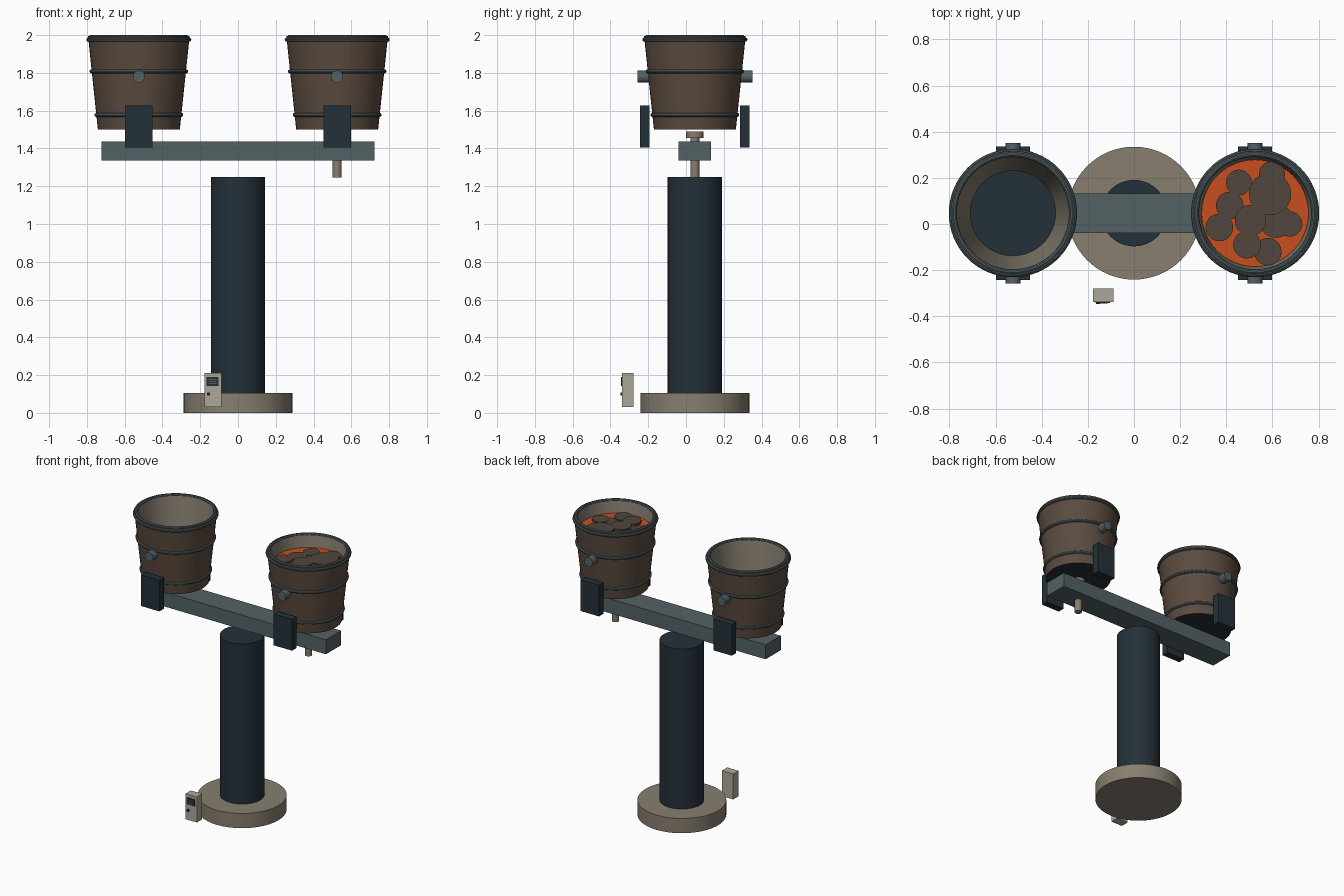
import bpy, bmesh, math
from mathutils import Vector

cube = bpy.data.objects.get("Cube")
if cube:
    bpy.data.objects.remove(cube, do_unlink=True)

CY = 0.047          # depth of the stand's axis
BX = 0.525          # bucket distance from the axis


def material(name, *rgb):
    lin = [((c / 255 + 0.055) / 1.055) ** 2.4 for c in rgb] + [1]
    m = bpy.data.materials.new(name)
    m.use_nodes = True
    m.diffuse_color = lin
    m.node_tree.nodes["Principled BSDF"].inputs["Base Color"].default_value = lin
    return m


NAVY = material("dark navy metal", 36, 48, 57)
STEEL = material("grey steel", 84, 97, 101)
TAUPE = material("taupe stone", 135, 126, 111)
CREAM = material("pale casing", 172, 168, 152)
BROWN = material("brown wood", 91, 75, 63)
CHAR = material("charred crust", 80, 70, 61)
LAVA = material("molten orange", 200, 78, 32)


def finish(name, *mats):
    ob = bpy.context.object
    ob.name = name
    for m in mats:
        ob.data.materials.append(m)
    bpy.ops.object.shade_smooth_by_angle(angle=math.radians(35))
    return ob


def box(name, mat, lo, hi):
    lo, hi = Vector(lo), Vector(hi)
    bpy.ops.mesh.primitive_cube_add(size=1, location=(lo + hi) / 2)
    bpy.context.object.scale = hi - lo
    bpy.ops.object.transform_apply(location=False, rotation=False)
    return finish(name, mat)


def rod(name, mat, radius, a, b, sides=48):
    a, b = Vector(a), Vector(b)
    turn = (b - a).to_track_quat("Z", "Y").to_euler()
    bpy.ops.mesh.primitive_cylinder_add(vertices=sides, radius=radius, depth=(b - a).length,
                                        location=(a + b) / 2, rotation=turn)
    return finish(name, mat)


def hoop(name, x, z, radius, thick):
    bpy.ops.mesh.primitive_torus_add(major_radius=radius, minor_radius=thick, location=(x, CY, z),
                                     major_segments=64, minor_segments=10)
    return finish(name, STEEL)


def lathe(name, profile, slots, mats, x, sides=48):
    """Spin (radius, height) points; slots gives the material of each band."""
    bm = bmesh.new()
    rings = []
    for r, z in profile:
        angles = [2 * math.pi * i / sides for i in range(sides)]
        rings.append([bm.verts.new((r * math.cos(t), r * math.sin(t), z)) for t in angles])
    for low, high, slot in zip(rings, rings[1:], slots):
        for i in range(sides):
            j = (i + 1) % sides
            bm.faces.new((low[i], low[j], high[j], high[i])).material_index = slot
    bmesh.ops.remove_doubles(bm, verts=bm.verts, dist=0.0001)
    bmesh.ops.recalc_face_normals(bm, faces=bm.faces)
    mesh = bpy.data.meshes.new(name)
    bm.to_mesh(mesh)
    bm.free()
    ob = bpy.data.objects.new(name, mesh)
    ob.location = (x, CY, 0)
    bpy.context.collection.objects.link(ob)
    bpy.ops.object.select_all(action="DESELECT")
    ob.select_set(True)
    bpy.context.view_layer.objects.active = ob
    return finish(name, *mats)


# Stand and cross beam
rod("base", TAUPE, 0.288, (0, CY, 0), (0, CY, 0.105), 64)
rod("column", NAVY, 0.144, (0, CY, 0.1), (0, CY, 1.25))
box("beam", STEEL, (-0.723, CY - 0.086, 1.335), (0.723, CY + 0.086, 1.438))

# Buckets with hoops, pivots and brackets
BUCKET = [(0, 1.5), (0.217, 1.5), (0.269, 1.995), (0.245, 1.995), (0.185, 1.52), (0, 1.52)]
for side, x in (("right", -BX), ("left", BX)):
    lathe(side + "_bucket", BUCKET, (0, 1, 2, 3, 0), (NAVY, BROWN, STEEL, TAUPE), x)
    for part, z, r in (("lower", 1.578, 0.224), ("middle", 1.808, 0.25), ("upper", 1.976, 0.267)):
        hoop(f"{side}_{part}_hoop", x, z, r, 0.011)
    hoop(side + "_rim", x, 1.989, 0.254, 0.011)
    for end, s in (("front", -1), ("back", 1)):
        rod(f"{side}_{end}_pivot", STEEL, 0.032,
            (x, CY + s * 0.23, 1.78), (x, CY + s * 0.304, 1.78), 24)
        y = sorted((CY + s * 0.24, CY + s * 0.29))
        box(f"{side}_{end}_bracket", NAVY, (x - 0.073, y[0], 1.405), (x + 0.073, y[1], 1.628))

# Molten fill with crust patches
rod("molten_fill", LAVA, 0.232, (BX, CY, 1.88), (BX, CY, 1.905), 48)
PATCHES = [(0.455, 0.18, 0.056), (0.598, 0.215, 0.057), (0.59, 0.13, 0.092),
           (0.415, 0.08, 0.06), (0.37, -0.015, 0.06), (0.505, 0.015, 0.068),
           (0.615, 0.015, 0.075), (0.675, 0, 0.055), (0.49, -0.09, 0.06),
           (0.58, -0.12, 0.06)]
for i, (x, y, r) in enumerate(PATCHES):
    rod(f"crust_patch_{i + 1}", CHAR, r, (x, y, 1.9), (x, y, 1.912 + 0.004 * (i % 3)), 20)

# Drain pin through the beam
rod("pin_shaft", TAUPE, 0.024, (BX, CY, 1.245), (BX, CY, 1.46), 24)
rod("pin_head", TAUPE, 0.046, (BX, CY, 1.455), (BX, CY, 1.49), 24)

# Control box with screen and knob
box("control_box", CREAM, (-0.178, -0.339, 0.03), (-0.088, -0.279, 0.212))
box("screen", NAVY, (-0.166, -0.343, 0.142), (-0.104, -0.338, 0.19))
for i in range(3):
    z = 0.153 + 0.011 * i
    box(f"screen_line_{i + 1}", STEEL, (-0.156, -0.345, z), (-0.114, -0.342, z + 0.004))
rod("knob", NAVY, 0.009, (-0.156, -0.338, 0.1), (-0.156, -0.347, 0.1), 16)
